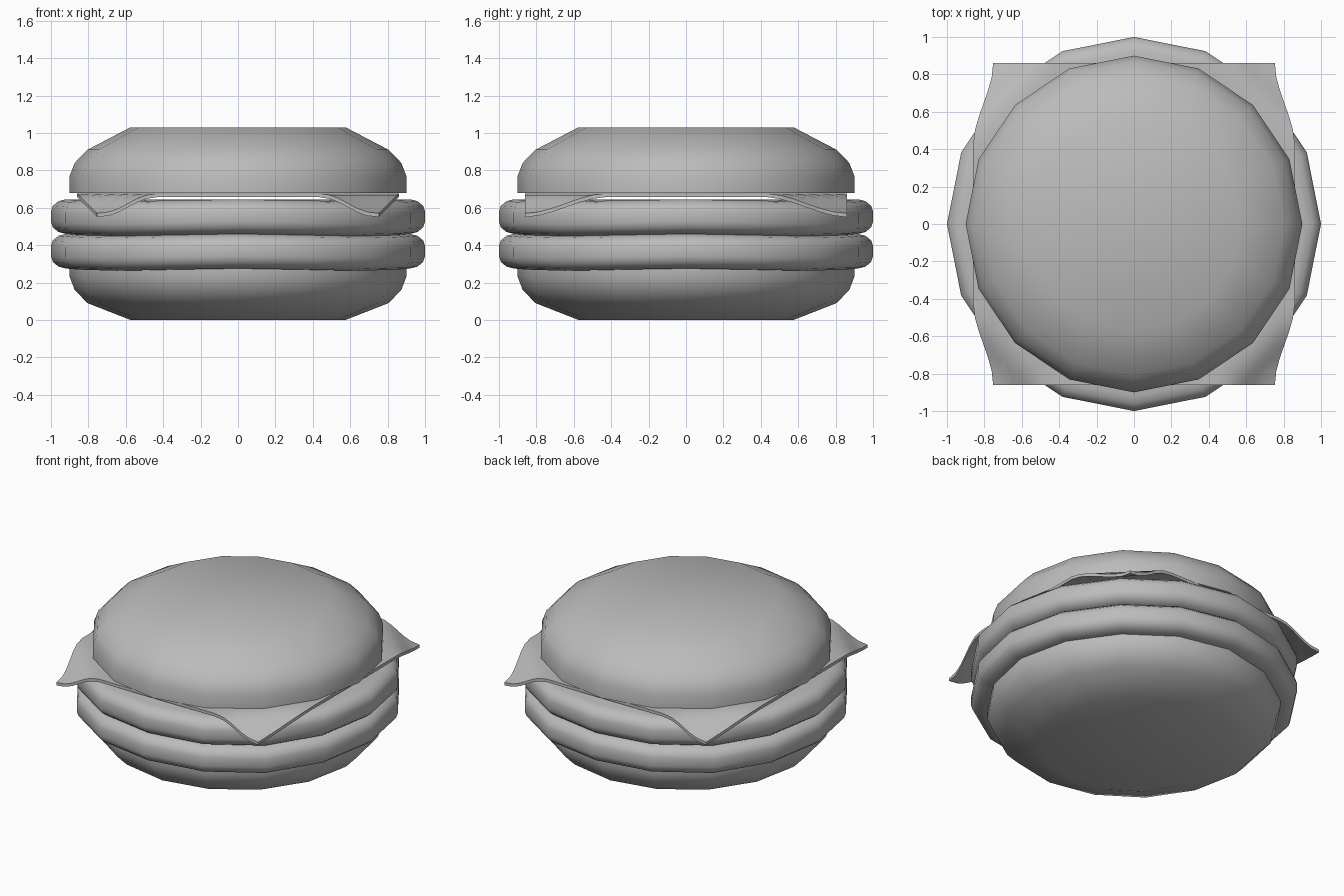
import bpy, bmesh, math

cube = bpy.data.objects.get("Cube")
if cube:
    bpy.data.objects.remove(cube, do_unlink=True)

SIDES = 16

grey = bpy.data.materials.new("plain grey")
grey.use_nodes = True
colour = (0.5, 0.5, 0.5, 1)
grey.diffuse_color = colour
grey.node_tree.nodes["Principled BSDF"].inputs["Base Color"].default_value = colour


def finish(name, bm, angle=45):
    bmesh.ops.recalc_face_normals(bm, faces=bm.faces)
    mesh = bpy.data.meshes.new(name)
    bm.to_mesh(mesh)
    bm.free()
    mesh.materials.append(grey)
    obj = bpy.data.objects.new(name, mesh)
    bpy.context.collection.objects.link(obj)
    bpy.ops.object.select_all(action="DESELECT")
    obj.select_set(True)
    bpy.context.view_layer.objects.active = obj
    bpy.ops.object.shade_smooth_by_angle(angle=math.radians(angle))
    return obj


def lathe(name, profile, wobble=0):
    """Spin a (radius, z) profile, closed with a fan at each end."""
    bm = bmesh.new()
    rings = []
    for r, z in profile:
        ring = []
        for i in range(SIDES):
            a = math.tau * i / SIDES
            dz = wobble * (math.cos(4 * a) - 1) / 2
            ring.append(bm.verts.new((r * math.cos(a), r * math.sin(a), z + dz)))
        rings.append(ring)
    for low, high in zip(rings, rings[1:]):
        for i in range(SIDES):
            j = (i + 1) % SIDES
            bm.faces.new((low[i], low[j], high[j], high[i]))
    for ring, (r, z) in ((rings[0], profile[0]), (rings[-1], profile[-1])):
        centre = bm.verts.new((0, 0, z))
        for i in range(SIDES):
            bm.faces.new((ring[i], ring[(i + 1) % SIDES], centre))
    return finish(name, bm)


# Buns: the lower one is a shallower, upside-down copy of the upper one
lathe("top_bun", [(0.9, 0.68), (0.9, 0.77), (0.873, 0.84),
                  (0.805, 0.91), (0.575, 1.03)])
lathe("bottom_bun", [(0.575, 0), (0.805, 0.09), (0.873, 0.16),
                     (0.9, 0.23), (0.9, 0.28)])

# Patties: rounded rims with a slight wave
rim = [(0.92, 0), (0.96, 0.01), (0.99, 0.035), (1, 0.065)]
height = 0.185
patty = rim + [(r, height - z) for r, z in reversed(rim)]
for name, base in (("lower_patty", 0.275), ("upper_patty", 0.46)):
    lathe(name, [(r, base + z) for r, z in patty], wobble=0.012)

# Cheese slice: square sheet with drooping corners
half, thick, droop = 0.86, 0.02, 0.107
bm = bmesh.new()
bmesh.ops.create_grid(bm, x_segments=24, y_segments=24, size=half)
for v in bm.verts:
    x, y = v.co.x, v.co.y
    t = (abs(x) + abs(y) - half - 0.42) / (half - 0.42)
    t = min(max(t, 0), 1)
    fall = droop * t * t * (3 - 2 * t)
    v.co.x -= math.copysign(fall, x)
    v.co.z = 0.657 - fall
top = bmesh.ops.extrude_face_region(bm, geom=bm.faces[:])["geom"]
for v in top:
    if isinstance(v, bmesh.types.BMVert):
        v.co.z += thick
finish("cheese_slice", bm)
